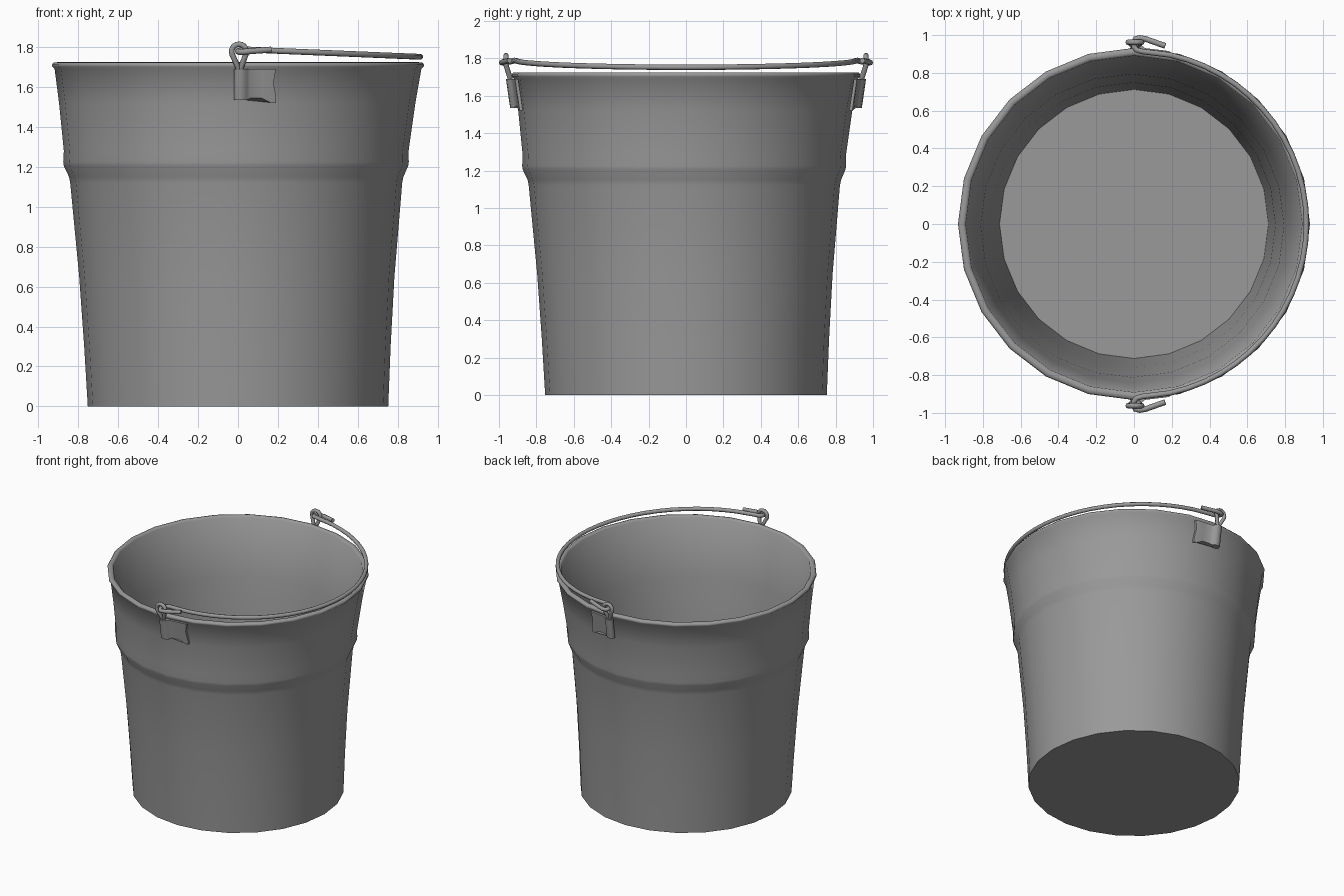
import bpy, bmesh
from math import cos, sin, tau, radians

if "Cube" in bpy.data.objects:
    bpy.data.objects.remove(bpy.data.objects["Cube"])

SIDES = 24
steel = bpy.data.materials.new("dark_steel")
steel.diffuse_color = (0.32, 0.32, 0.32, 1)
steel.use_nodes = True
steel.node_tree.nodes["Principled BSDF"].inputs["Base Color"].default_value = steel.diffuse_color


def place(me, name, angle):
    """Put a mesh in the scene with the steel material and smooth shading."""
    me.materials.clear()
    me.materials.append(steel)
    ob = bpy.data.objects.new(name, me)
    bpy.context.collection.objects.link(ob)
    bpy.ops.object.select_all(action='DESELECT')
    ob.select_set(True)
    bpy.context.view_layer.objects.active = ob
    bpy.ops.object.shade_smooth_by_angle(angle=radians(angle))
    return ob


def loft(name, rings, angle):
    """Join rings of points with quads and cap both ends."""
    bm = bmesh.new()
    vs = [[bm.verts.new(p) for p in r] for r in rings]
    n = len(vs[0])
    for a, b in zip(vs, vs[1:]):
        for i in range(n):
            j = (i + 1) % n
            bm.faces.new((a[i], a[j], b[j], b[i]))
    bm.faces.new(vs[0])
    bm.faces.new(vs[-1])
    bmesh.ops.recalc_face_normals(bm, faces=bm.faces)
    me = bpy.data.meshes.new(name)
    bm.to_mesh(me)
    bm.free()
    return place(me, name, angle)


def tube(name, pts, radius, cyclic=False):
    """Round wire along a path, turned into a mesh."""
    cu = bpy.data.curves.new(name, 'CURVE')
    cu.dimensions = '3D'
    cu.bevel_depth = radius
    cu.bevel_resolution = 2
    cu.use_fill_caps = True
    sp = cu.splines.new('POLY')
    sp.points.add(len(pts) - 1)
    for p, co in zip(sp.points, pts):
        p.co = (*co, 1)
    sp.use_cyclic_u = cyclic
    tmp = bpy.data.objects.new(name + "_path", cu)
    bpy.context.collection.objects.link(tmp)
    me = bpy.data.meshes.new_from_object(tmp.evaluated_get(bpy.context.evaluated_depsgraph_get()))
    bpy.data.objects.remove(tmp)
    me.name = name
    return place(me, name, 60)


def mirror_y(ob):
    ob.modifiers.new("mirror", 'MIRROR').use_axis = (False, True, False)


# bucket: outer wall, bead, rolled rim, inner wall, floor (radius, height, off-centre wobble)
profile = [(0.753, 0.0, 0), (0.768, 0.3, .003), (0.79, 0.65, .006), (0.832, 1.12, .009),
           (0.838, 1.15, .009), (0.863, 1.205, .010), (0.866, 1.225, .010), (0.864, 1.28, .009),
           (0.893, 1.52, .004), (0.919, 1.69, 0), (0.931, 1.703, 0), (0.932, 1.713, 0),
           (0.924, 1.724, 0), (0.902, 1.725, 0), (0.891, 1.715, 0), (0.832, 1.28, .009),
           (0.803, 1.14, .009), (0.755, 0.65, .006), (0.712, 0.03, 0)]
loft("bucket_body", [[(r * cos(tau * i / SIDES) - w, r * sin(tau * i / SIDES) - w, z)
                      for i in range(SIDES)] for r, z, w in profile], 65)

# ear plate: rolled sleeve with a flap lying along the wall, ragged lower edge
plan = [(0.19, -0.022), (0.12, -0.014), (0.04, -0.004), (-0.008, -0.004), (-0.02, 0.012),
        (-0.016, 0.034), (0.005, 0.043), (0.032, 0.038), (0.045, 0.022), (0.06, 0.011),
        (0.12, 0.004), (0.17, -0.002), (0.19, -0.006)]


def low_z(x):
    if x < 0.05:
        return 1.535
    return 1.545 if x < 0.15 else 1.52


rings = []
for t in (0, 0.2, 0.6, 1):
    ring = []
    for x, off in plan:
        z = low_z(x) * (1 - t) + 1.69 * t
        flare = 0.012 if x > 0.18 and t == 0.6 else 0
        ring.append((x - flare, 0.898 + (z - 1.54) * 0.145 + off, z))
    rings.append(ring)
mirror_y(loft("ear_plates", rings, 60))

# ear eyelet: teardrop wire loop rising from the sleeve
loop = [(0.010, 0.936, 1.66), (0.000, 0.942, 1.70)]
for k in range(13):
    a = radians(205 - k * 230 / 12)
    loop.append((0.005 + 0.037 * cos(a), 0.962, 1.778 + 0.037 * sin(a)))
loop.append((0.016, 0.942, 1.70))
mirror_y(tube("ear_eyelets", loop, 0.014, True))

# handle: wire arc resting toward the right, hooked through both eyelets
half = []
for k in range(0, 14):
    a = radians(k * 6)
    x = 0.913 * cos(a)
    half.append((x, 0.915 * sin(a), 1.79 - 0.038 * x / 0.913))
half += [(0.04, 0.914, 1.789), (0.012, 0.922, 1.786), (0.0, 0.94, 1.782), (0.0, 0.963, 1.778),
         (0.008, 0.98, 1.776), (0.03, 0.985, 1.777), (0.06, 0.98, 1.780), (0.165, 0.943, 1.788)]
path = [(x, -y, z) for x, y, z in reversed(half[1:])] + half
tube("handle", path, 0.015)
